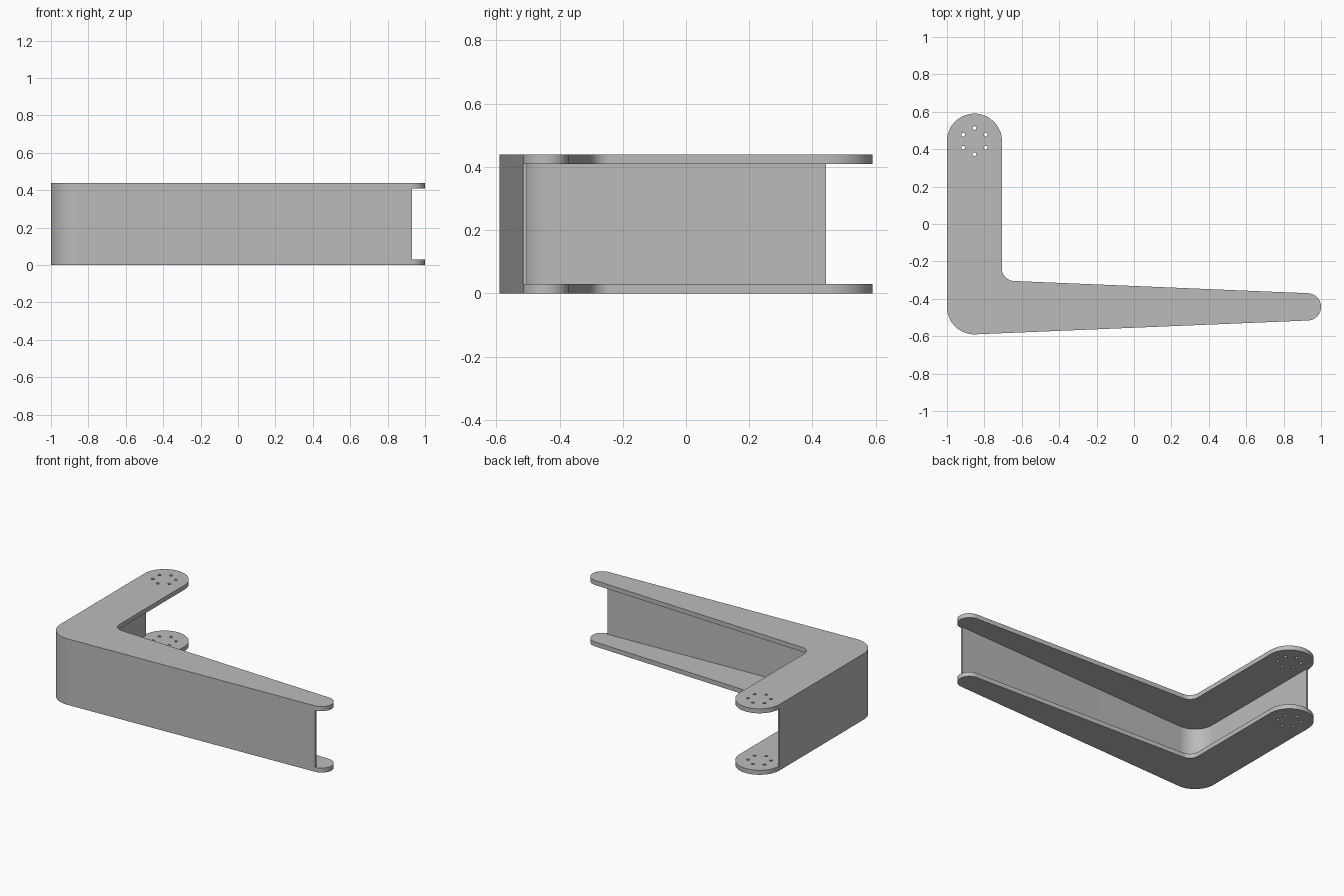
import bpy
import math
from mathutils import Vector

cube = bpy.data.objects.get("Cube")
if cube:
    bpy.data.objects.remove(cube)

# Main dimensions
HEIGHT, PLATE, WALL = 0.44, 0.03, 0.013
WIDE, TIP, FILLET = 0.147, 0.073, 0.065
CORNER = Vector((-1 + WIDE, -0.443))
MOUNT = Vector((-1 + WIDE, 0.443))
END = Vector((1 - TIP, -0.443))
TAPER = math.degrees(math.asin((WIDE - TIP) / (END.x - CORNER.x)))

grey = bpy.data.materials.new("plain_grey")
grey.use_nodes = True
colour = (0.5, 0.5, 0.5, 1)
grey.diffuse_color = colour
grey.node_tree.nodes["Principled BSDF"].inputs["Base Color"].default_value = colour


def arc(centre, radius, start, stop, steps=24):
    angles = [math.radians(start + (stop - start) * i / steps) for i in range(steps + 1)]
    return [centre + radius * Vector((math.cos(a), math.sin(a))) for a in angles]


def slab(name, loops, bottom, top):
    """Extrude a filled outline; further loops become holes."""
    curve = bpy.data.curves.new(name + "_outline", "CURVE")
    curve.dimensions = "2D"
    curve.fill_mode = "BOTH"
    curve.extrude = (top - bottom) / 2
    for loop in loops:
        spline = curve.splines.new("POLY")
        spline.points.add(len(loop) - 1)
        for point, co in zip(spline.points, loop):
            point.co = (co.x, co.y, 0, 1)
        spline.use_cyclic_u = True
    obj = bpy.data.objects.new(name, curve)
    bpy.context.collection.objects.link(obj)
    obj.location.z = (bottom + top) / 2
    bpy.ops.object.select_all(action="DESELECT")
    obj.select_set(True)
    bpy.context.view_layer.objects.active = obj
    bpy.ops.object.convert(target="MESH")
    obj = bpy.context.object
    # Weld the caps to the sides
    bpy.ops.object.mode_set(mode="EDIT")
    bpy.ops.mesh.select_all(action="SELECT")
    bpy.ops.mesh.remove_doubles(threshold=0.0001)
    bpy.ops.mesh.normals_make_consistent(inside=False)
    bpy.ops.object.mode_set(mode="OBJECT")
    obj.data.materials.clear()
    obj.data.materials.append(grey)
    bpy.ops.object.shade_smooth_by_angle(angle=math.radians(30))
    return obj


# L-shaped plate outline: mount end, outer corner, tapered tip, inner fillet
slope = math.radians(TAPER)
fx = CORNER.x + WIDE + FILLET
fy = CORNER.y + (WIDE + FILLET) * (1 - math.sin(slope)) / math.cos(slope)
outline = (arc(MOUNT, WIDE, 0, 180, 40)
           + arc(CORNER, WIDE, 180, 270 + TAPER)
           + arc(END, TIP, 270 + TAPER, 450 - TAPER, 32)
           + arc(Vector((fx, fy)), FILLET, 270 - TAPER, 180, 16))

# Ring of six bolt holes at the mount end
holes = []
for k in range(6):
    centre = arc(MOUNT, 0.07, 90 + 60 * k, 90, 1)[0]
    holes.append(arc(centre, 0.01, 0, 360, 16)[:-1])

slab("bottom_plate", [outline] + holes, 0, PLATE)
slab("top_plate", [outline] + holes, HEIGHT - PLATE, HEIGHT)


# Thin wall following the outer edge, stopping where the rounded ends begin
def wall_line(inset):
    start = MOUNT + Vector((inset - WIDE, 0))
    stop = arc(END, TIP - inset, 270 + TAPER, 270, 1)[0]
    return [start] + arc(CORNER, WIDE - inset, 180, 270 + TAPER) + [stop]


slab("outer_wall", [wall_line(0) + wall_line(WALL)[::-1]], PLATE, HEIGHT - PLATE)
